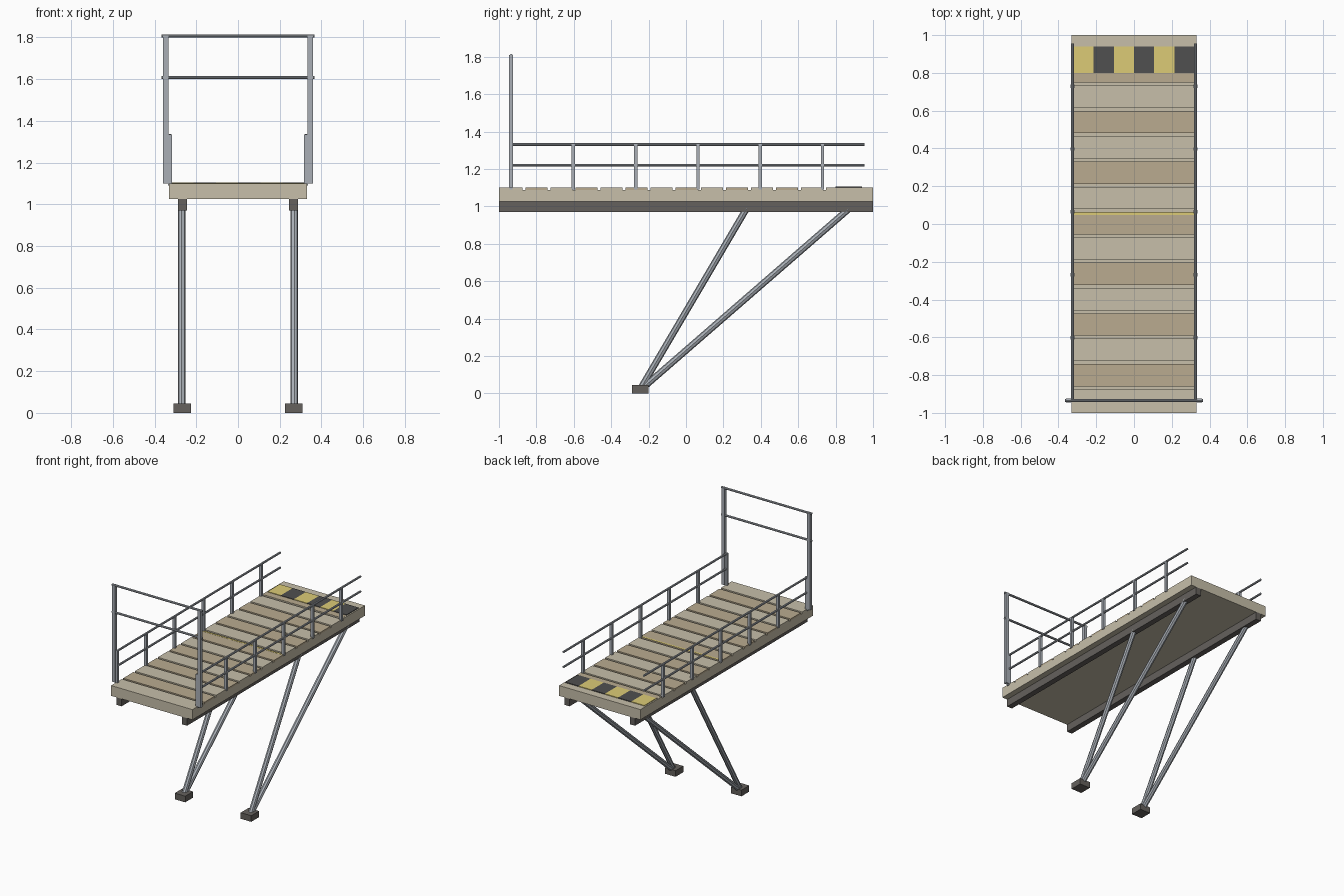
import bpy
from mathutils import Vector

if "Cube" in bpy.data.objects:
    bpy.data.objects.remove(bpy.data.objects["Cube"])


def mat(name, r, g, b):
    m = bpy.data.materials.new(name)
    m.diffuse_color = (r, g, b, 1)
    m.use_nodes = True
    m.node_tree.nodes["Principled BSDF"].inputs["Base Color"].default_value = m.diffuse_color
    return m


LIGHT = mat("light_timber", 0.57, 0.52, 0.40)
TAN = mat("tan_timber", 0.49, 0.41, 0.28)
STEEL = mat("steel", 0.40, 0.43, 0.47)
DARK = mat("dark_steel", 0.13, 0.12, 0.11)
YELLOW = mat("yellow_paint", 0.72, 0.60, 0.18)
BLACK = mat("black_paint", 0.08, 0.08, 0.08)


def box(name, x0, x1, y0, y1, z0, z1, m):
    bpy.ops.mesh.primitive_cube_add(
        size=1, location=((x0 + x1) / 2, (y0 + y1) / 2, (z0 + z1) / 2))
    o = bpy.context.object
    o.scale = (abs(x1 - x0), y1 - y0, z1 - z0)
    bpy.ops.object.transform_apply(location=False, rotation=False, scale=True)
    o.name = name
    o.data.materials.append(m)
    return o


def bar(name, a, b, r, m, sides=8):
    a, b = Vector(a), Vector(b)
    d = b - a
    bpy.ops.mesh.primitive_cylinder_add(
        vertices=sides, radius=r, depth=d.length, location=(a + b) / 2,
        rotation=d.to_track_quat('Z', 'Y').to_euler())
    o = bpy.context.object
    o.name = name
    o.data.materials.append(m)
    bpy.ops.object.shade_smooth_by_angle()
    return o


# Deck slab, with planks separated by shallow grooves
box("deck_slab", -0.33, 0.33, -1, 1, 1.025, 1.087, LIGHT)
grooves = [-0.867 + i * 0.134 for i in range(13)]
edges = [-1.0] + grooves + [1.0]
for i in range(14):
    y0 = edges[i] + (0.008 if i > 0 else 0)
    y1 = edges[i + 1] - (0.008 if i < 13 else 0)
    box("plank", -0.33, 0.33, y0, y1, 1.087, 1.10,
        TAN if i % 2 and i < 13 else LIGHT)
box("tan_end_strip", -0.32, 0.32, 0.75, 0.80, 1.095, 1.101, TAN)
box("centre_joint", -0.32, 0.32, 0.047, 0.06, 1.09, 1.101, YELLOW)

# Hazard stripe at the far end
for i in range(6):
    x = -0.32 + i * 0.1067
    box("hazard_block", x, x + 0.1067, 0.80, 0.94, 1.098, 1.105,
        BLACK if i % 2 else YELLOW)

for s in (-1, 1):
    # Beam under the deck, foot and slanted struts
    box("deck_beam", s * 0.245, s * 0.287, -1, 1, 0.97, 1.027, DARK)
    box("foot", s * 0.225, s * 0.31, -0.29, -0.20, 0, 0.045, DARK)
    bar("inner_strut", (s * 0.27, -0.24, 0.03), (s * 0.27, 0.325, 0.99), 0.018, STEEL)
    bar("outer_strut", (s * 0.27, -0.23, 0.03), (s * 0.27, 0.875, 0.99), 0.018, STEEL)
    # Side railing
    for z in (1.33, 1.22):
        bar("side_rail", (s * 0.326, -0.935, z), (s * 0.326, 0.955, z), 0.0075, STEEL)
    for i in range(5):
        y = -0.602 + i * 0.333
        box("side_post", s * 0.316, s * 0.336, y - 0.009, y + 0.009, 1.09, 1.33, STEEL)
    # Tall end post
    box("end_post", s * 0.334, s * 0.36, -0.946, -0.924, 1.10, 1.81, STEEL)
    box("end_post_bracket", s * 0.316, s * 0.336, -0.943, -0.927, 1.09, 1.335, STEEL)

# Rails across the end frame
for z in (1.807, 1.608):
    bar("end_rail", (-0.366, -0.935, z), (0.366, -0.935, z), 0.008, STEEL)
